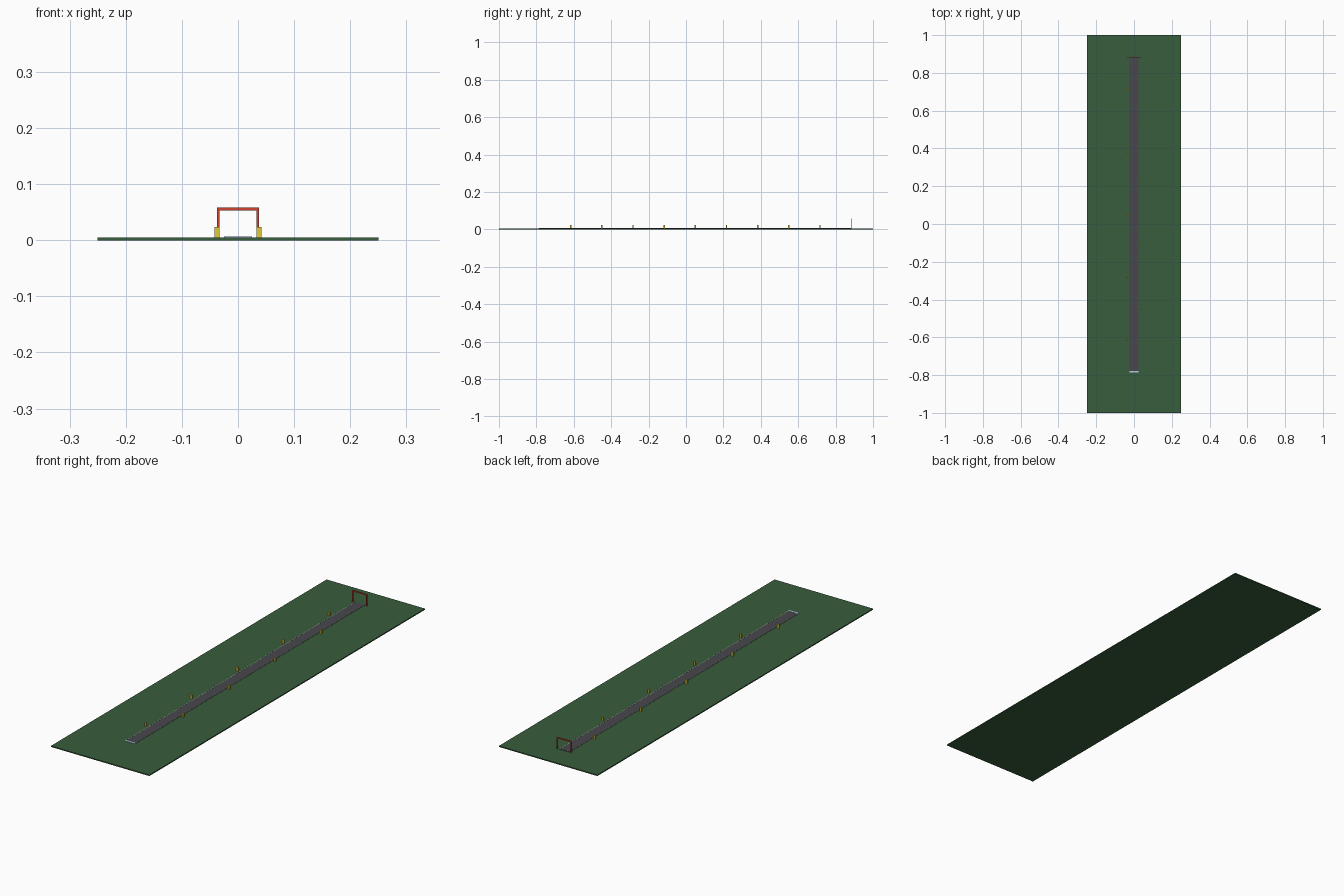
import bpy

if "Cube" in bpy.data.objects:
    bpy.data.objects.remove(bpy.data.objects["Cube"])


def material(name, rgb):
    m = bpy.data.materials.new(name)
    m.diffuse_color = (*rgb, 1)
    m.use_nodes = True
    m.node_tree.nodes["Principled BSDF"].inputs["Base Color"].default_value = m.diffuse_color
    return m


grass = material("grass", (0.04, 0.11, 0.045))
asphalt = material("asphalt", (0.065, 0.065, 0.075))
white = material("white_paint", (0.8, 0.8, 0.8))
blue = material("start_paint", (0.45, 0.62, 0.75))
yellow = material("yellow", (0.75, 0.58, 0.04))
red = material("red", (0.65, 0.06, 0.03))


def box(name, x, y, z, mat):
    """Box from (min, max) ranges on each axis."""
    bpy.ops.mesh.primitive_cube_add(
        size=1, location=[(r[0] + r[1]) / 2 for r in (x, y, z)])
    o = bpy.context.object
    o.name = name
    o.scale = [r[1] - r[0] for r in (x, y, z)]
    bpy.ops.object.transform_apply(location=False, rotation=False, scale=True)
    o.data.materials.append(mat)
    return o


G = 0.005               # top of the grass slab
T = 0.0063              # top of the runway
Y0, Y1 = -0.783, 0.883  # runway ends

# Ground slab and runway strip
box("ground", (-0.25, 0.25), (-1, 1), (0, G), grass)
box("runway", (-0.025, 0.025), (Y0, Y1), (G - 0.001, T), asphalt)

# Start line across the near end
box("start_line", (-0.025, 0.025), (Y0 - 0.002, Y0 + 0.006), (G, T + 0.0005), blue)

# Thin edge lines and finish gate legs on both sides
for side, s in (("left", -1), ("right", 1)):
    box("edge_line_" + side, sorted((s * 0.0238, s * 0.025)), (Y0, Y1),
        (T - 0.0005, T + 0.0002), white)
    box("gate_leg_" + side, sorted((s * 0.033, s * 0.037)),
        (Y1 - 0.002, Y1 + 0.002), (G - 0.001, 0.0585), red)

# Gate crossbar
box("gate_beam", (-0.037, 0.037), (Y1 - 0.0021, Y1 + 0.0021), (0.0535, 0.0587), red)

# Distance markers, alternating left and right
for i in range(9):
    y = -0.617 + i / 6
    x = -0.0375 if i % 2 == 0 else 0.0375
    box(f"marker_{i + 1}", (x - 0.0042, x + 0.0042), (y - 0.0035, y + 0.0035),
        (G - 0.001, 0.0235), yellow)
